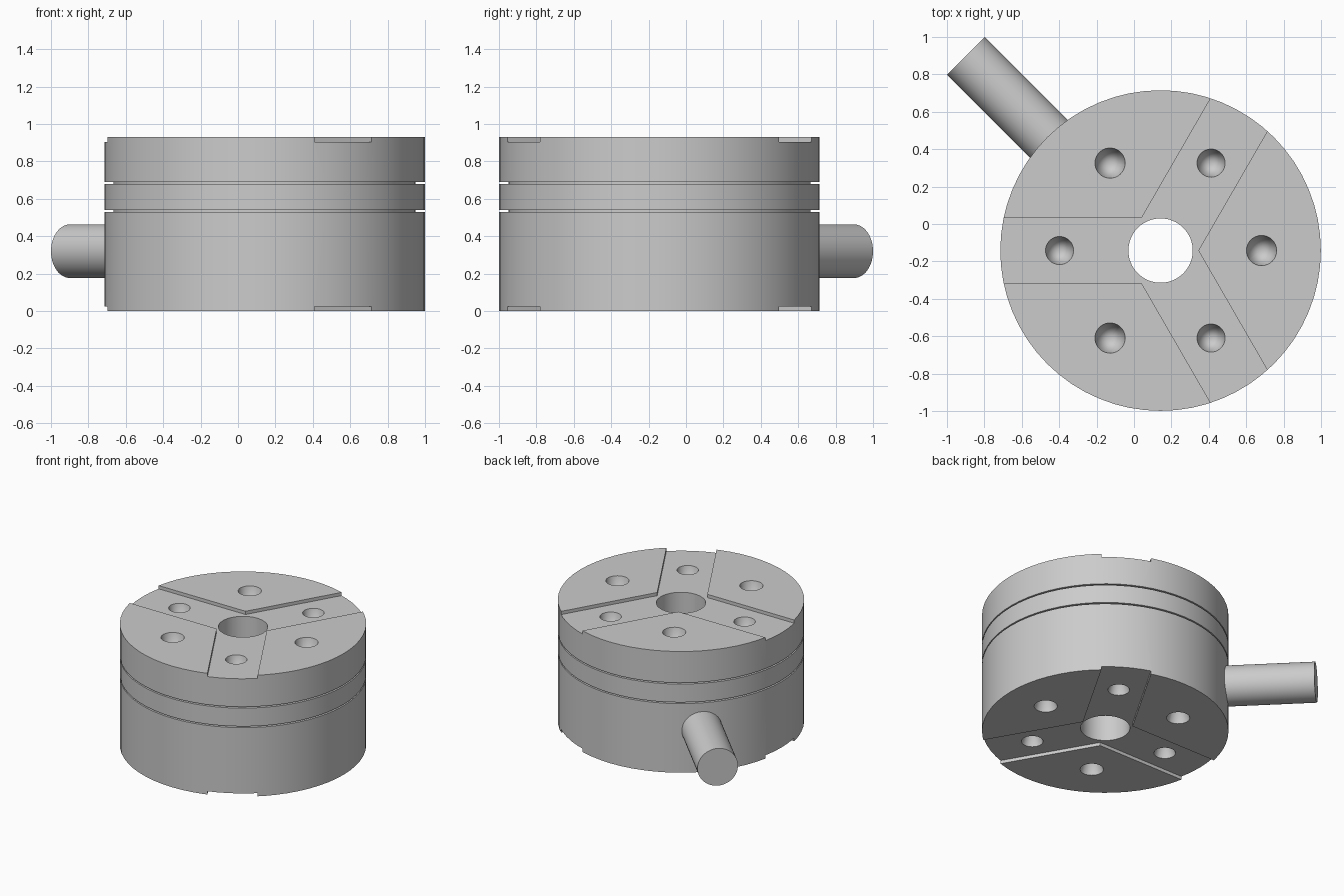
import bpy, bmesh, math
from mathutils import Matrix, Vector

cube = bpy.data.objects.get("Cube")
if cube:
    bpy.data.objects.remove(cube, do_unlink=True)

CX, CY = 0.142, -0.142          # axis of the round body
RADIUS, BORE, HEIGHT = 0.857, 0.172, 0.93
STEP, SLOT_WIDTH = 0.025, 0.35  # channel depth and width
AXIS = Matrix.Translation((CX, CY, 0))

steel = bpy.data.materials.new("plain_grey")
steel.use_nodes = True
grey = (0.6, 0.6, 0.6, 1)
steel.diffuse_color = grey
steel.node_tree.nodes["Principled BSDF"].inputs["Base Color"].default_value = grey


def add_object(name, bm, matrix):
    bmesh.ops.recalc_face_normals(bm, faces=bm.faces)
    mesh = bpy.data.meshes.new(name)
    bm.to_mesh(mesh)
    bm.free()
    mesh.transform(matrix)
    mesh.materials.append(steel)
    obj = bpy.data.objects.new(name, mesh)
    bpy.context.collection.objects.link(obj)
    return obj


def box(name, size, matrix):
    bm = bmesh.new()
    bmesh.ops.create_cube(bm, size=1, matrix=Matrix.Diagonal((*size, 1)))
    return add_object(name, bm, matrix)


def cone(name, r1, r2, depth, matrix, sides=32):
    bm = bmesh.new()
    bmesh.ops.create_cone(bm, cap_ends=True, segments=sides,
                          radius1=r1, radius2=r2, depth=depth)
    return add_object(name, bm, matrix)


def lathe(name, profile, sides=64):
    bm = bmesh.new()
    verts = [bm.verts.new((r, 0, z)) for r, z in profile]
    edges = [bm.edges.new((v, verts[i - 1])) for i, v in enumerate(verts)]
    bmesh.ops.spin(bm, geom=verts + edges, cent=(0, 0, 0), axis=(0, 0, 1),
                   angle=math.tau, steps=sides, use_merge=True)
    bmesh.ops.remove_doubles(bm, verts=bm.verts, dist=1e-4)
    return add_object(name, bm, AXIS)


# Round body with its bore and two thin grooves
profile = [(BORE, 0), (RADIUS, 0)]
for z in (0.53, 0.68):
    neck = RADIUS - 0.05
    profile += [(RADIUS, z), (neck, z), (neck, z + 0.01), (RADIUS, z + 0.01)]
profile += [(RADIUS, HEIGHT), (BORE, HEIGHT)]
body = lathe("grooved_body", profile)

# Three radial channels and six tapered holes on each end
cutters = []
for z, flip in ((HEIGHT, 0), (0, math.pi)):
    face = AXIS @ Matrix.Translation((0, 0, z)) @ Matrix.Rotation(flip, 4, 'X')
    for k in range(6):
        spoke = face @ Matrix.Rotation(math.radians(60 * k), 4, 'Z')
        if k % 2:
            cutters.append(box("channel_cutter", (1, SLOT_WIDTH, 0.2),
                               spoke @ Matrix.Translation((0.5, 0, 0.1 - STEP))))
        over = 0.05
        depth = 0.35
        wide = 0.081 * (depth + over) / depth
        cutters.append(cone("hole_cutter", 0, wide, depth + over,
                            spoke @ Matrix.Translation((0.54, 0, (over - depth) / 2))))

for cutter in cutters:
    cutter.hide_render = True
    mod = body.modifiers.new("cut", 'BOOLEAN')
    mod.operation = 'DIFFERENCE'
    mod.solver = 'EXACT'
    mod.object = cutter

# Bake the cuts and drop the cutters
bpy.context.view_layer.update()
graph = bpy.context.evaluated_depsgraph_get()
cut_mesh = bpy.data.meshes.new_from_object(body.evaluated_get(graph))
body.modifiers.clear()
body.data = cut_mesh
for cutter in cutters:
    bpy.data.objects.remove(cutter, do_unlink=True)

# Side handle pointing back and to the right
inner, outer = 0.84, 1.472
direction = Vector((-1, 1, 0)).normalized()
middle = Vector((CX, CY, 0.32)) + direction * (inner + outer) / 2
turn = direction.to_track_quat('Z', 'Y').to_matrix().to_4x4()
handle = cone("side_handle", 0.143, 0.143, outer - inner,
              Matrix.Translation(middle) @ turn, 48)

# Smooth the round walls, keep the rims crisp
bpy.ops.object.select_all(action='DESELECT')
for obj in (body, handle):
    obj.select_set(True)
bpy.context.view_layer.objects.active = body
bpy.ops.object.shade_smooth_by_angle(angle=math.radians(30))
